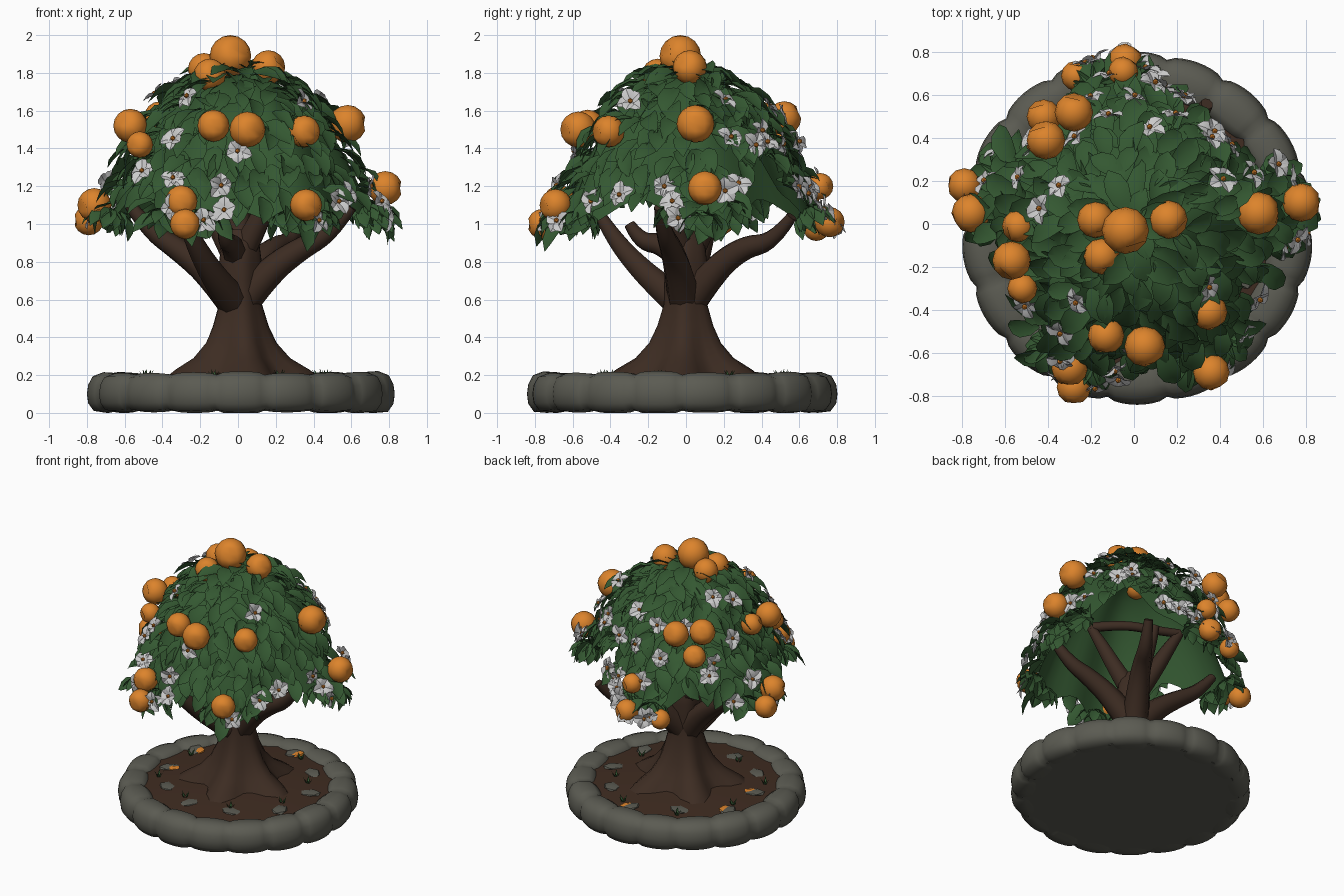
import bpy, bmesh, math, random
from math import sin, cos, pi, radians
from mathutils import Vector, Matrix

random.seed(7)
if "Cube" in bpy.data.objects:
    bpy.data.objects.remove(bpy.data.objects["Cube"])


def material(name, rgb):
    m = bpy.data.materials.new(name)
    m.use_nodes = True
    m.diffuse_color = (*rgb, 1)
    m.node_tree.nodes["Principled BSDF"].inputs["Base Color"].default_value = (*rgb, 1)
    return m


LEAF = material("leaf green", (.034, .097, .031))
ORANGE = material("fruit orange", (.72, .23, .025))
WHITE = material("blossom white", (.6, .6, .6))
STONE = material("stone grey", (.105, .105, .085))
BARK = material("bark brown", (.046, .025, .016))
SOIL = material("soil brown", (.05, .025, .015))


def finish(bm, name, mats, angle=40):
    mesh = bpy.data.meshes.new(name)
    bm.to_mesh(mesh)
    bm.free()
    ob = bpy.data.objects.new(name, mesh)
    bpy.context.collection.objects.link(ob)
    for m in mats:
        mesh.materials.append(m)
    bpy.ops.object.select_all(action='DESELECT')
    ob.select_set(True)
    bpy.context.view_layer.objects.active = ob
    bpy.ops.object.shade_smooth_by_angle(angle=radians(angle))


def loft(bm, rings, closed=True, loop=False):
    """Skin rings of points with quads."""
    rows = [[bm.verts.new(p) for p in ring] for ring in rings]
    n = len(rows[0])
    pairs = list(zip(rows, rows[1:])) + ([(rows[-1], rows[0])] if loop else [])
    for a, b in pairs:
        for i in range(n if closed else n - 1):
            j = (i + 1) % n
            bm.faces.new((a[i], a[j], b[j], b[i]))
    return rows


# Stone ring: a rounded section swept round, pinched at each joint
CX, CY, STONES, STEPS = .015, -.02, 18, 8
section = [(-.10, .02), (-.11, .10), (-.10, .18), (-.06, .21), (.02, .215), (.075, .195),
           (.1, .15), (.107, .10), (.1, .05), (.07, .01), (0, 0)]
heights = [random.uniform(.96, 1.06) for _ in range(STONES)]
rings = []
for i in range(STONES * STEPS):
    a = 2 * pi * i / (STONES * STEPS)
    bulge = sin(pi * (i % STEPS) / STEPS) ** .5
    k = .76 + .24 * bulge
    h = heights[i // STEPS] if i % STEPS else 1
    rings.append([(CX + (.715 + r * k) * cos(a), CY + (.715 + r * k) * sin(a),
                   .1 + (z - .1) * (.88 + .12 * bulge) * h) for r, z in section])
bm = bmesh.new()
loft(bm, rings, loop=True)
bmesh.ops.recalc_face_normals(bm, faces=bm.faces)
for v in bm.verts:
    v.co.z = max(v.co.z, 0)
finish(bm, "stone_ring", [STONE], 60)

# Flat base under the planter
bm = bmesh.new()
bmesh.ops.create_cone(bm, cap_ends=True, segments=36, radius1=.74, radius2=.74, depth=.03,
                      matrix=Matrix.Translation((CX, CY, .025)))
finish(bm, "planter_base", [STONE])

# Soil, slightly mounded
bm = bmesh.new()
rows = loft(bm, [[(CX + r * cos(a), CY + r * sin(a), z) for a in [2 * pi * i / 32 for i in range(32)]]
                 for r, z in [(.68, .1), (.67, .175), (.5, .19), (.25, .21)]])
bm.faces.new(rows[-1])
finish(bm, "soil", [SOIL])

# Flat pebbles, a few fallen peels and grass tufts on the soil
bm = bmesh.new()
for i in range(10):
    a, r = i * 2 * pi / 10 + .2, random.uniform(.48, .58)
    for mat, shift, size in ((0, 0, .08), (1, .03, .055)):
        if mat and i not in (2, 4, 5):
            continue
        m = Matrix.Translation((r * cos(a) + shift, r * sin(a), .187)) @ Matrix.Rotation(a * 3, 4, 'Z') \
            @ Matrix.Diagonal((size, size * .7, .016 + .002 * mat, 1))
        vs = bmesh.ops.create_icosphere(bm, subdivisions=1, radius=1, matrix=m)["verts"]
        for f in {f for v in vs for f in v.link_faces}:
            f.material_index = mat
finish(bm, "pebbles", [STONE, ORANGE])
bm = bmesh.new()
for i in range(8):
    a, r = i * 2 * pi / 8 + .5, random.uniform(.45, .62)
    for k in range(4):
        b = k * pi / 2 + a
        base = Vector((r * cos(a), r * sin(a), .175))
        out = Vector((cos(b), sin(b), 0))
        side = Vector((-sin(b), cos(b), 0)) * .015
        bm.faces.new([bm.verts.new(p) for p in
                      (base - side, base + side, base + out * .035 + Vector((0, 0, .055)))])
finish(bm, "grass_tufts", [LEAF])

# Trunk with flared, lobed roots
bm = bmesh.new()
rings = []
for z, r, lobe in [(.16, .38, .25), (.23, .31, .22), (.29, .235, .16), (.37, .18, .1), (.46, .145, .06),
                   (.58, .112, .04), (.7, .11, .04), (.8, .112, .04), (.9, .1, .03), (.97, .06, 0)]:
    rings.append([(r * (1 + lobe * cos(5 * a + .6)) * cos(a) + .01, r * (1 + lobe * cos(5 * a + .6)) * sin(a), z)
                  for a in [2 * pi * i / 30 for i in range(30)]])
rows = loft(bm, rings)
bm.faces.new(rows[-1])
finish(bm, "trunk", [BARK], 50)


def branch(name, pts, r0, r1):
    c = bpy.data.curves.new(name, 'CURVE')
    c.dimensions = '3D'
    c.bevel_depth, c.bevel_resolution, c.use_fill_caps = 1, 2, True
    s = c.splines.new('NURBS')
    s.points.add(len(pts) - 1)
    for i, (p, q) in enumerate(zip(s.points, pts)):
        p.co = (*q, 1)
        p.radius = r0 + (r1 - r0) * i / (len(pts) - 1)
    s.order_u, s.resolution_u, s.use_endpoint_u = 3, 4, True
    c.materials.append(BARK)
    bpy.context.collection.objects.link(bpy.data.objects.new(name, c))


# Main limbs sweep outward (the front one lower), inner limbs rise to the crown
for i, (x, y, z, lift) in enumerate([(-.3, -.47, 1.03, -.07), (.6, -.14, 1.05, .02),
                                     (.34, .56, 1.0, .03), (-.58, .14, 1.07, .02)]):
    branch(f"limb_{i + 1}", [(0, 0, .56), (x * .25, y * .25, .72 + lift), (x * .55, y * .55, .85 + lift),
                             (x * .82, y * .82, z - .1), (x, y, z + .04)], .095, .03)
for i, (x, y, z) in enumerate([(.26, -.15, 1.32), (-.28, .15, 1.34), (.02, .25, 1.25), (-.08, -.3, 1.0)]):
    branch(f"inner_limb_{i + 1}", [(0, 0, .8), (x * .4, y * .4, 1 - .1 * (i == 3)), (x * .8, y * .8, z - .1),
                                   (x, y, z)], .075, .03)
branch("crown_limb", [(.26, -.15, 1.32), (.1, .0, 1.34), (-.1, .1, 1.32), (-.28, .15, 1.34)], .035, .03)

# Canopy: hollow dome whose rim drops into five lobes; (angle, radius, height)
RIM = [(8, .75, .95), (45, .47, 1.4), (72, .54, 1.15), (98, .70, .95), (135, .55, 1.13), (168, .71, .95),
       (208, .54, 1.2), (245, .73, .94), (272, .6, 1.06), (300, .72, .94), (335, .57, 1.13), (368, .75, .95)]
TOP = 1.78


def rim(a):
    d = (math.degrees(a) - 8) % 360 + 8
    for (a0, r0, z0), (a1, r1, z1) in zip(RIM, RIM[1:]):
        if d <= a1:
            t = (1 - cos(pi * (d - a0) / (a1 - a0))) / 2
            return r0 + (r1 - r0) * t, z0 + (z1 - z0) * t
    return RIM[0][1:]


def dome(a, q):
    r, z = rim(a)
    r *= q ** .8
    return Vector((r * cos(a), r * sin(a), TOP - (TOP - z) * q ** 1.95))


def frame(a, q):
    """Point, downhill, sideways and outward directions on the dome."""
    down = (dome(a, q + .02) - dome(a, max(q - .02, .001))).normalized()
    out = down.cross(Vector((-sin(a), cos(a), 0))).normalized()
    return dome(a, q), down, out.cross(down), out


bm = bmesh.new()
loft(bm, [[dome(2 * pi * i / 60, q) for i in range(60)] for q in [1 - k / 10 for k in range(10)] + [.01]])
finish(bm, "canopy_shell", [LEAF], 60)


def leaf(bm, base, along, side, up, length, width):
    rings = []
    for t, w in [(0, .15), (.2, .8), (.5, 1), (.78, .75), (1, .06)]:
        mid = base + along * length * t + up * (.16 * length * sin(pi * t))
        s = side * width * w / 2
        rings.append([mid - s + up * .1 * width * w, mid - up * .08 * width * w, mid + s + up * .1 * width * w])
    loft(bm, rings, closed=False)


bm = bmesh.new()
ROWS = 13
for k in range(ROWS):
    q0 = (k + .35) / (ROWS - .4)
    count = max(6, int(2 * pi * .62 * q0 ** .8 / .08))
    for i in range(count):
        a = 2 * pi * (i + random.uniform(-.35, .35) + k % 2 / 2) / count
        p, d, e, n = frame(a, min(1, max(.03, q0 + random.uniform(-.035, .035))))
        tilt, yaw = random.uniform(-.05, .25 + .4 * q0), random.uniform(-.9, .9)
        along = (d * cos(yaw) + e * sin(yaw)) * cos(tilt) + n * sin(tilt)
        up = (n * cos(tilt) - d * sin(tilt) + e * random.uniform(-.5, .5)).normalized()
        size = random.uniform(.16, .22)
        leaf(bm, p + n * random.uniform(0, .04) - d * .06, along, along.cross(up).normalized(), up, size, size * .54)

# Loose rosettes of leaves hanging from the lobes
for deg in (-4, 6, 18, 90, 106, 160, 178, 236, 254, 292, 308):
    p, d, e, n = frame(radians(deg % 360), .94)
    for k in range(9):
        b = 2 * pi * k / 9
        along = (d * .8 + e * cos(b) * .9 + n * sin(b) * .7).normalized()
        side = d.cross(along).normalized()
        size = random.uniform(.13, .18)
        leaf(bm, p + n * .02, along, side, side.cross(along), size, size * .54)
finish(bm, "leaves", [LEAF], 50)

# Oranges (x, y, z, radius), each with a small dimple
FRUIT = [(-.04, -.03, 1.89, .11), (-.18, .02, 1.82, .085), (.16, .02, 1.83, .09), (-.15, -.15, 1.79, .085),
         (.58, .05, 1.53, .1), (.78, .1, 1.19, .09), (-.76, .05, 1.1, .09), (-.79, .18, 1.02, .08),
         (-.28, .52, 1.56, .09), (-.41, .39, 1.56, .09), (-.42, .5, 1.42, .08), (-.05, .71, 1.2, .07),
         (-.04, .76, 1.01, .08), (-.27, .69, .98, .07), (-.57, -.17, 1.52, .09), (-.52, -.3, 1.42, .07),
         (-.54, -.01, 1.5, .075), (-.13, -.52, 1.52, .085), (.05, -.57, 1.5, .095), (.35, -.41, 1.49, .085),
         (.36, -.69, 1.1, .085), (-.3, -.67, 1.12, .085), (-.28, -.76, 1.0, .08)]
bm = bmesh.new()
for x, y, z, r in FRUIT:
    c = Vector((x, y, z))
    vs = bmesh.ops.create_uvsphere(bm, u_segments=12, v_segments=8, radius=r, matrix=Matrix.Translation(c))["verts"]
    tip = max(vs, key=lambda v: (v.co - c).dot(Vector((x + .25, y - .2, .1))))
    tip.co = c + (tip.co - c) * .7
finish(bm, "oranges", [ORANGE], 60)

# Blossoms: five broad white petals round an orange eye, placed by plan position
SPOTS = [(-.18, .74), (-.05, .7), (.05, .65), (.13, .59), (0, .5), (.16, .42), (.22, .56), (.3, .33), (.44, .36),
         (.34, .17), (.47, .2), (-.17, .5), (-.22, .33), (-.28, .14), (-.45, .18), (-.6, .17), (-.22, -.3),
         (-.3, -.55), (-.07, -.7), (.37, -.6), (.6, -.1), (.72, -.04), (-.43, -.32), (0, -.49), (-.18, -.74),
         (.28, -.24), (.5, -.3), (-.3, -.62), (-.4, .34), (-.55, .3), (.64, .18), (-.2, .66),
         (-.68, .08), (.1, .72), (-.1, .6), (-.29, -.43), (-.08, -.58), (.46, -.43), (.24, .6), (.08, .56),
         (-.36, .06), (.66, -.06), (.58, .24), (-.1, .42), (.36, .42), (.06, .36), (-.4, .3), (.02, .74)]
bm = bmesh.new()
for x, y in SPOTS:
    a = math.atan2(y, x)
    p, d, e, n = frame(a, min(1, (math.hypot(x, y) / rim(a)[0]) ** 1.25))
    p += n * .1
    n = (n + Vector([random.uniform(-.4, .4) for _ in range(3)])).normalized()
    d = e.cross(n).normalized()
    e = n.cross(d)
    for k in range(5):
        b = 2 * pi * k / 5 + x * 9
        along = d * cos(b) + e * sin(b)
        tip = (along + n * random.uniform(-.25, .4)).normalized()
        leaf(bm, p, tip, along.cross(n), n, random.uniform(.06, .085), .068)
    old = len(bm.faces)
    bmesh.ops.create_icosphere(bm, subdivisions=1, radius=.014, matrix=Matrix.Translation(p + n * .014))
    bm.faces.ensure_lookup_table()
    for f in bm.faces[old:]:
        f.material_index = 1
finish(bm, "blossoms", [WHITE, ORANGE], 30)
